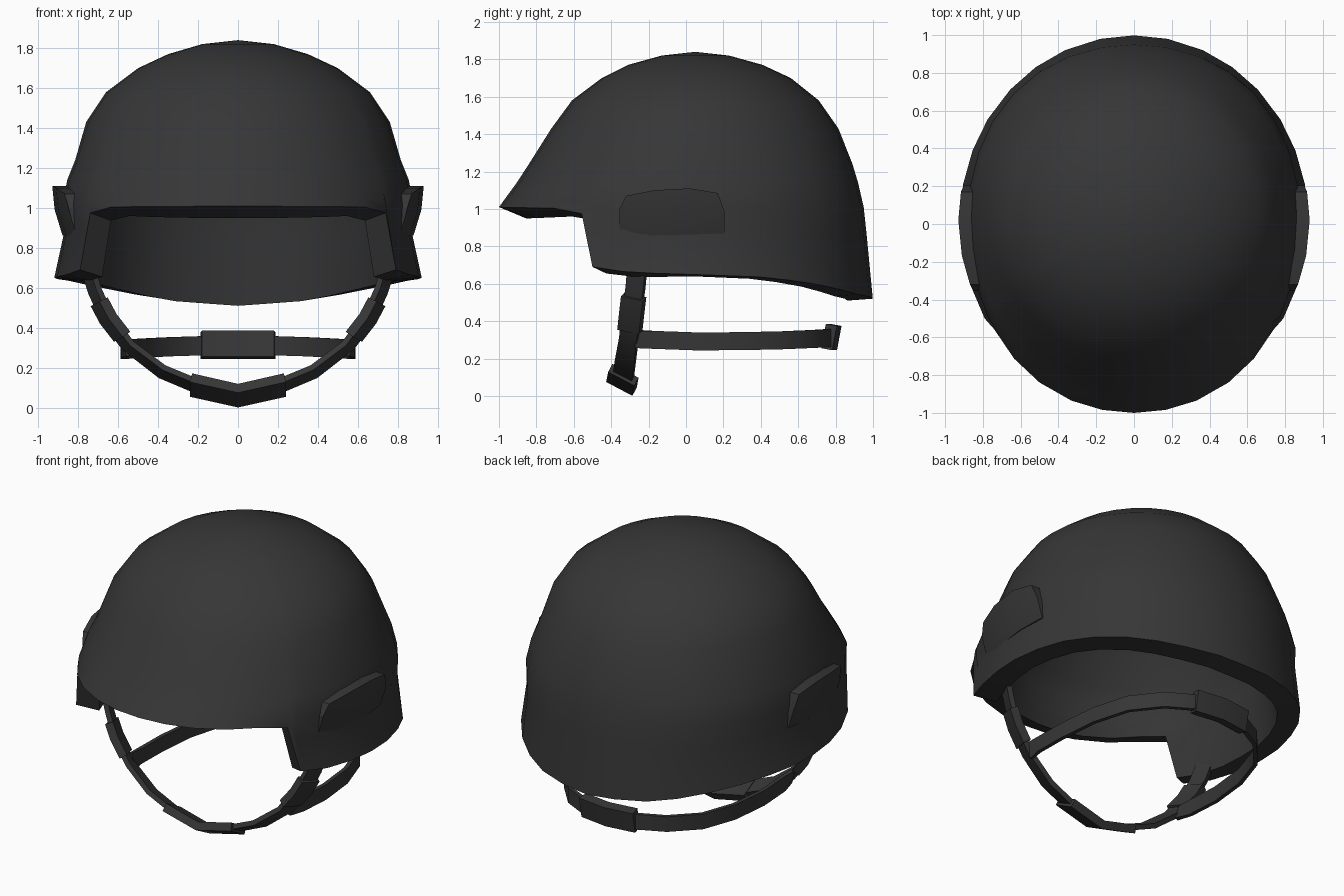
import bpy, bmesh, math
from mathutils import Vector

if "Cube" in bpy.data.objects:
    bpy.data.objects.remove(bpy.data.objects["Cube"])

black = bpy.data.materials.new("matte_black")
black.diffuse_color = (0.037, 0.037, 0.037, 1)
black.use_nodes = True
black.node_tree.nodes["Principled BSDF"].inputs["Base Color"].default_value = black.diffuse_color


def make(name, bm, angle=None):
    bmesh.ops.recalc_face_normals(bm, faces=bm.faces)
    me = bpy.data.meshes.new(name)
    bm.to_mesh(me)
    bm.free()
    me.materials.append(black)
    ob = bpy.data.objects.new(name, me)
    bpy.context.collection.objects.link(ob)
    if angle:
        bpy.ops.object.select_all(action='DESELECT')
        ob.select_set(True)
        bpy.context.view_layer.objects.active = ob
        bpy.ops.object.shade_smooth_by_angle(angle=math.radians(angle))
    return ob


def table(rows, x):
    """Linear lookup in rows sorted by their first number."""
    for a, b in zip(rows, rows[1:]):
        if x <= b[0]:
            t = max(0, (x - a[0]) / (b[0] - a[0]))
            return [p + (q - p) * t for p, q in zip(a, b)][1:]
    return rows[-1][1:]


# ---- helmet shell: height -> front y, back y, half width, diagonal fullness
PROFILE = [(0.50, -1.05, 1.0, 0.94, 0), (0.65, -1.03, 0.99, 0.92, 0),
           (0.87, -1.02, 0.965, 0.872, 0.015), (1.01, -1.0, 0.95, 0.88, 0.02),
           (1.14, -0.905, 0.92, 0.855, 0.015), (1.24, -0.84, 0.89, 0.815, 0.01),
           (1.43, -0.72, 0.815, 0.76, 0), (1.58, -0.61, 0.71, 0.66, 0),
           (1.70, -0.45, 0.56, 0.50, 0), (1.77, -0.31, 0.41, 0.35, 0),
           (1.82, -0.13, 0.23, 0.18, 0), (1.84, 0.05, 0.05, 0, 0)]
# angle from the front -> rim height (brim, notch, ear cover, nape)
RIM = [(0, 1.01), (45, 1.005), (56, 0.975), (60, 0.69), (72, 0.66), (90, 0.65),
       (115, 0.635), (135, 0.595), (155, 0.545), (180, 0.52)]
half = [0, 11, 22, 34, 45, 56, 60, 70, 80, 90, 101, 112, 123, 135, 146, 157, 169, 180]
columns = half + [-a for a in half[-2:0:-1]]
UPPER = [1.82, 1.77, 1.70, 1.58, 1.43, 1.24, 1.14]


def shell_point(deg, z, inner):
    a = math.radians(deg)
    yf, yb, rx, full = table(PROFILE, z)
    c = math.cos(a)
    f = 1 + full * math.sin(2 * a) ** 2
    cy = 0.05 if z > 1.5 else 0.03
    x = rx * math.sin(a) * f
    y = cy + ((yf - cy) * c if c > 0 else (cy - yb) * c) * f
    if inner:
        x, y = x * 0.86, 0.03 + (y - 0.03) * 0.86
        z = 1.14 + (z - 1.14) * 0.8 if z > 1.14 else z
        if z < 1.14:
            z -= 0.05 * max(0, c) + 0.01
    return (x, y, z)


def levels(deg):
    r = table(RIM, abs(deg))[0]
    low = [1.01, 0.87, r] if r < 0.8 else [1.14 + (r - 1.14) * k / 3 for k in (1, 2, 3)]
    return UPPER + low


bm = bmesh.new()
rims = []
n = len(columns)
for inner in (False, True):
    grid = [[bm.verts.new(shell_point(d, z, inner)) for z in levels(d)] for d in columns]
    apex = bm.verts.new((0, 0.05, 1.70 if inner else 1.84))
    for i in range(n):
        p, q = grid[i], grid[(i + 1) % n]
        bm.faces.new((apex, p[0], q[0]))
        for k in range(len(p) - 1):
            bm.faces.new((p[k], p[k + 1], q[k + 1], q[k]))
    rims.append([col[-1] for col in grid])
for i in range(n):
    j = (i + 1) % n
    bm.faces.new((rims[0][i], rims[1][i], rims[1][j], rims[0][j]))
make("helmet_shell", bm, 35)

# ---- raised plates over the ears
STATIONS = [(-0.355, 0.85, 1.0), (-0.32, 0.852, 1.07), (-0.17, 0.857, 1.10),
            (0.02, 0.863, 1.11), (0.17, 0.868, 1.085), (0.205, 0.87, 0.99)]
for side, label in ((1, "right"), (-1, "left")):
    bm = bmesh.new()
    rings = []
    for y, z0, z1 in STATIONS:
        zm = min(0.99, (z0 + z1) / 2 + 0.03)
        bow = 0.5 * (y - 0.02) ** 2
        pts = [(0.84 - bow, z0)]
        for z in (z0, zm, z1):
            x = table([(0.85, 0.875), (0.99, 0.918), (1.11, 0.93)], z)[0] - bow
            pts.append((x, z))
        pts.append((0.84 - bow, z1))
        rings.append([bm.verts.new((side * x, y, z)) for x, z in pts])
    for p, q in zip(rings, rings[1:]):
        for k in range(5):
            m = (k + 1) % 5
            bm.faces.new((p[k], p[m], q[m], q[k]))
    bm.faces.new(rings[0])
    bm.faces.new(rings[-1])
    make("ear_plate_" + label, bm, 25)


# ---- straps: flat bands swept along a path of (point, half-width vector)
def band(name, path, thick):
    path = [(Vector(p), Vector(w)) for p, w in path]
    bm = bmesh.new()
    rings = []
    for i, (p, w) in enumerate(path):
        t = path[min(i + 1, len(path) - 1)][0] - path[max(i - 1, 0)][0]
        d = t.cross(w).normalized() * thick / 2
        rings.append([bm.verts.new(p + o) for o in (w + d, w - d, -w - d, -w + d)])
    for p, q in zip(rings, rings[1:]):
        for k in range(4):
            m = (k + 1) % 4
            bm.faces.new((p[k], p[m], q[m], q[k]))
    bm.faces.new(rings[0])
    bm.faces.new(rings[-1])
    make(name, bm, 30)


def flip(path):
    return [((-p[0], p[1], p[2]), (-w[0], w[1], w[2])) for p, w in path]


def both(path):
    return flip(path)[:0:-1] + path


# chin strap, its cup and side buckles
tilt = (-0.02, -0.047, 0.01)
band("chin_strap", both([
    ((0, -0.34, 0.06), (0, -0.05, 0.025)), ((0.2, -0.335, 0.105), (0, -0.05, 0.025)),
    ((0.38, -0.325, 0.18), (-0.01, -0.05, 0.02)), ((0.55, -0.305, 0.31), tilt),
    ((0.65, -0.29, 0.44), tilt), ((0.715, -0.27, 0.58), tilt),
    ((0.77, -0.255, 0.75), tilt)]), 0.03)
band("chin_cup", both([((0, -0.345, 0.06), (0, -0.07, 0.037)),
                       ((0.235, -0.335, 0.113), (0, -0.07, 0.037))]), 0.05)
wide_tilt = (-0.022, -0.058, 0.012)
buckle = [((0.58, -0.3, 0.355), wide_tilt), ((0.65, -0.29, 0.445), wide_tilt),
          ((0.695, -0.28, 0.53), wide_tilt)]
band("strap_buckle_right", buckle, 0.05)
band("strap_buckle_left", flip(buckle), 0.05)

# nape strap and its pad
up = (0, 0, 0.048)
band("nape_strap", both([
    ((0, 0.79, 0.312), up), ((0.18, 0.765, 0.31), up), ((0.34, 0.68, 0.305), up),
    ((0.48, 0.52, 0.298), up), ((0.55, 0.3, 0.293), up), ((0.575, 0.05, 0.292), up),
    ((0.57, -0.17, 0.3), up), ((0.56, -0.27, 0.305), (0.015, 0, 0.045))]), 0.025)
wide = (0, 0.012, 0.065)
band("nape_pad", both([((0, 0.79, 0.315), wide), ((0.185, 0.765, 0.315), wide)]), 0.06)
